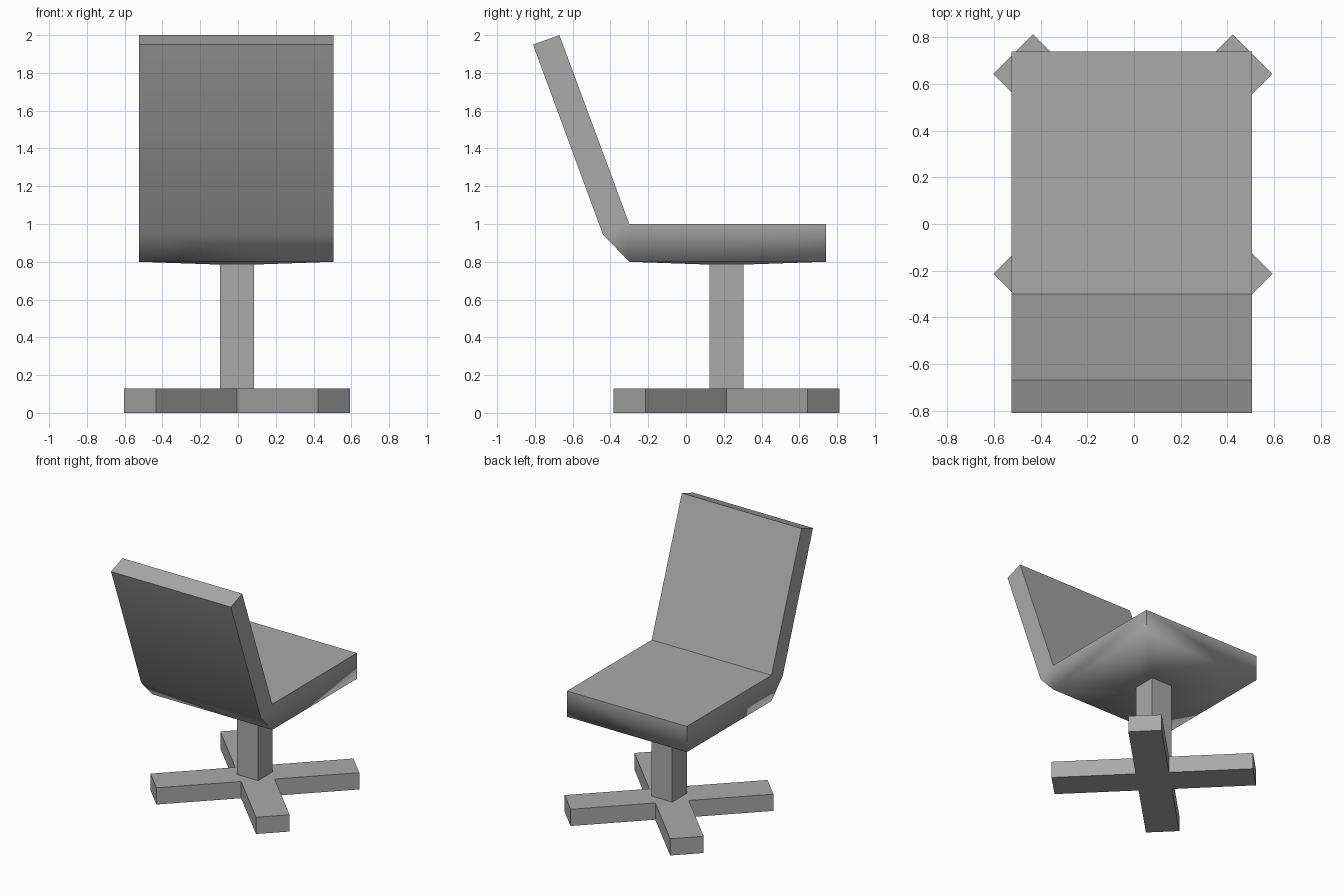
import bpy, bmesh, math
from mathutils import Matrix, Vector

cube = bpy.data.objects.get("Cube")
if cube:
    bpy.data.objects.remove(cube, do_unlink=True)

grey = bpy.data.materials.new("plain_grey")
grey.use_nodes = True
colour = (0.4, 0.4, 0.4, 1)
grey.diffuse_color = colour
grey.node_tree.nodes["Principled BSDF"].inputs["Base Color"].default_value = colour

CENTRE = Vector((-0.005, 0.215, 0))
POST_HALF, POST_TOP, BASE_TOP = 0.09, 0.785, 0.13
LEFT, RIGHT = 0.505, -0.525


def finish(name, bm):
    bmesh.ops.recalc_face_normals(bm, faces=bm.faces)
    mesh = bpy.data.meshes.new(name)
    bm.to_mesh(mesh)
    bm.free()
    mesh.materials.append(grey)
    obj = bpy.data.objects.new(name, mesh)
    bpy.context.collection.objects.link(obj)
    return obj


# Seat and backrest: one bent side profile spanning the width
bm = bmesh.new()
profile = [(-0.30, 0.80), (0.74, 0.80), (0.74, 1.0), (-0.30, 1.0),
           (-0.67, 2.0), (-0.81, 1.95), (-0.44, 0.945)]
right = [bm.verts.new((RIGHT, y, z)) for y, z in profile]
left = [bm.verts.new((LEFT, y, z)) for y, z in profile]
n = len(profile)
for i in range(1, n):
    j = (i + 1) % n
    bm.faces.new((right[i], right[j], left[j], left[i]))
for side in (right, left):
    bm.faces.new([side[k] for k in (0, 1, 2, 3)])
    bm.faces.new([side[k] for k in (0, 3, 6)])
    bm.faces.new([side[k] for k in (3, 4, 5, 6)])

# Shallow underside sloping down to the post
outer = [right[0], right[1], left[1], left[0]]
inner = [bm.verts.new(CENTRE + Vector((sx * POST_HALF, sy * POST_HALF, POST_TOP)))
         for sx, sy in ((-1, -1), (-1, 1), (1, 1), (1, -1))]
for i in range(4):
    j = (i + 1) % 4
    bm.faces.new((outer[i], outer[j], inner[j], inner[i]))
bm.faces.new(inner)
seat = finish("seat_and_backrest", bm)

# Smooth the underside into the sides, keep every other corner crisp
mesh = seat.data
mesh.shade_smooth()
mesh.set_sharp_from_angle(angle=math.radians(89.5))
for edge in mesh.edges:
    a, b = (mesh.vertices[v].co for v in edge.vertices)
    if min(a.z, b.z) > 0.99 and abs(a.x - b.x) > 0.5:
        edge.use_edge_sharp = True

# Square post
bm = bmesh.new()
height = POST_TOP - BASE_TOP
bmesh.ops.create_cube(bm, size=1, matrix=Matrix.Translation(
    CENTRE + Vector((0, 0, BASE_TOP + height / 2)))
    @ Matrix.Diagonal((2 * POST_HALF, 2 * POST_HALF, height, 1)))
finish("post", bm)

# Four-armed base: a cross outline, turned by 45 degrees and extruded
bm = bmesh.new()
arm, half = 0.726, 0.12
outline = []
for k in range(4):
    turn = Matrix.Rotation(math.radians(45 + 90 * k), 4, "Z")
    for x, y in ((arm, -half), (arm, half), (half, half)):
        outline.append(bm.verts.new(CENTRE + turn @ Vector((x, y, 0))))
floor = bm.faces.new(outline)
raised = bmesh.ops.extrude_face_region(bm, geom=[floor], use_keep_orig=True)["geom"]
bmesh.ops.translate(bm, vec=(0, 0, BASE_TOP),
                    verts=[g for g in raised if isinstance(g, bmesh.types.BMVert)])
finish("cross_base", bm)
